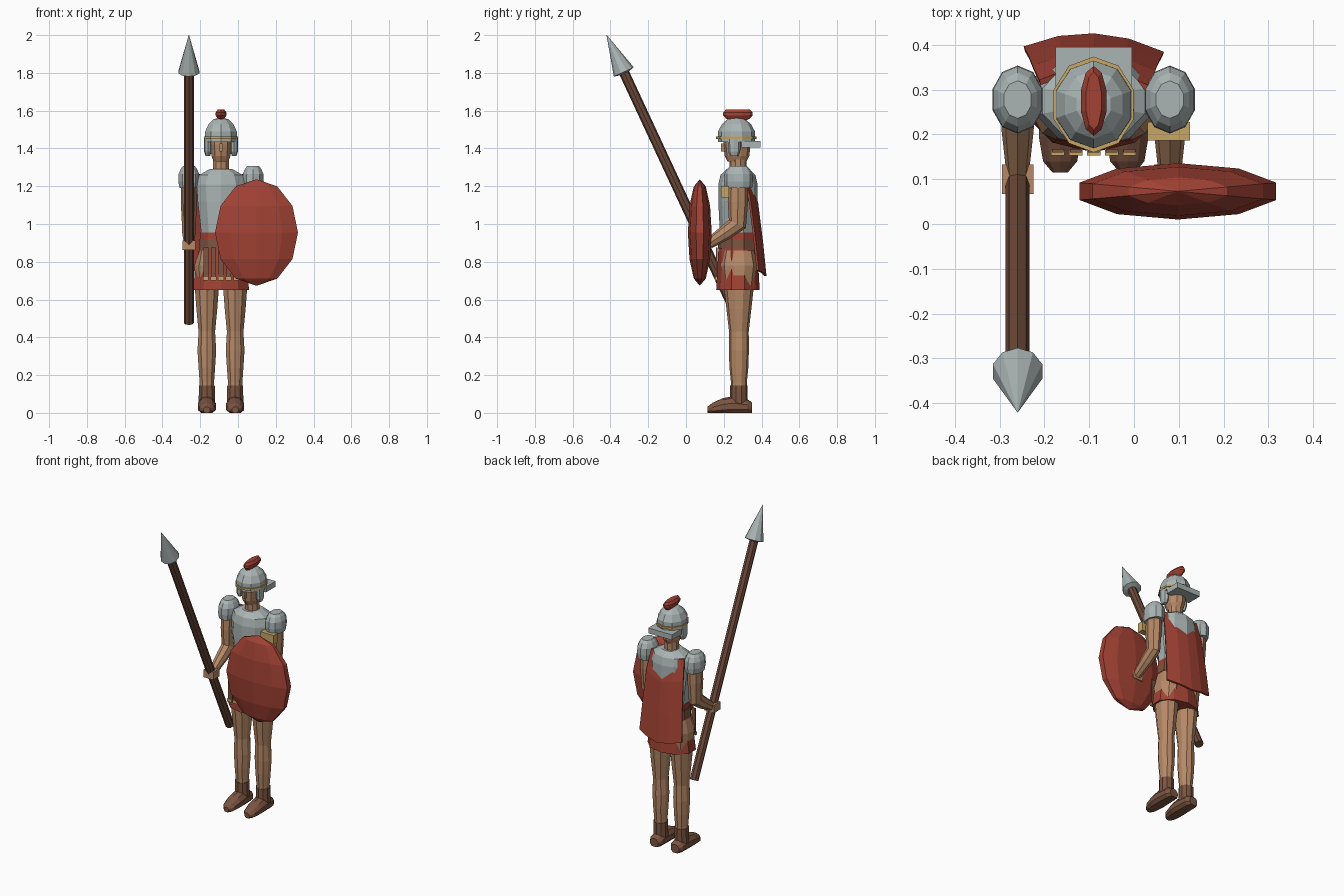
import bpy, bmesh, math
from mathutils import Matrix, Vector

cube = bpy.data.objects.get("Cube")
if cube:
    bpy.data.objects.remove(cube, do_unlink=True)


def material(name, r, g, b):
    m = bpy.data.materials.new(name)
    m.use_nodes = True
    m.diffuse_color = (r, g, b, 1)
    m.node_tree.nodes["Principled BSDF"].inputs["Base Color"].default_value = (r, g, b, 1)
    return m


SKIN = material("skin", .47, .25, .135)
RED = material("red cloth", .36, .054, .034)
STEEL = material("steel", .40, .46, .45)
LEATHER = material("leather", .20, .09, .052)
WOOD = material("wood", .155, .068, .042)
GOLD = material("gold", .58, .38, .13)
BODY = Vector((-.09, .275, 0))      # centre line of the figure


def finish(name, bm, mat):
    bmesh.ops.recalc_face_normals(bm, faces=bm.faces)
    me = bpy.data.meshes.new(name)
    bm.to_mesh(me)
    bm.free()
    me.materials.append(mat)
    ob = bpy.data.objects.new(name, me)
    bpy.context.collection.objects.link(ob)
    return ob


def loft(name, mat, rings, sides=10, at=BODY):
    """Skin over elliptical rings: (x, y, z, rx, ry, tilt about x), floor-clamped."""
    bm = bmesh.new()
    loops = []
    for x, y, z, rx, ry, tilt in rings:
        turn = Matrix.Rotation(tilt, 3, 'X')
        loop = []
        for i in range(sides):
            a = math.tau * i / sides + math.pi / 2
            p = at + Vector((x, y, z)) + turn @ Vector((rx * math.cos(a), ry * math.sin(a), 0))
            p.z = max(p.z, 0)
            loop.append(bm.verts.new(p))
        loops.append(loop)
    for lo, hi in zip(loops, loops[1:]):
        for i in range(sides):
            j = (i + 1) % sides
            bm.faces.new((lo[i], lo[j], hi[j], hi[i]))
    bm.faces.new(loops[0])
    bm.faces.new(loops[-1])
    return finish(name, bm, mat)


def upright(name, mat, rows, x=0, y=0, sides=10):
    """Loft of level rings: (z, rx, ry)."""
    return loft(name, mat, [(x, y, z, rx, ry, 0) for z, rx, ry in rows], sides)


def box(name, mat, centre, size, tilt=0):
    bm = bmesh.new()
    bmesh.ops.create_cube(bm, size=1, matrix=Matrix.Translation(centre)
                          @ Matrix.Rotation(tilt, 4, 'X') @ Matrix.Diagonal((*size, 1)))
    return finish(name, bm, mat)


# Torso, tunic and belt
upright("cuirass", STEEL, [(.90, .105, .092), (1.0, .115, .098), (1.12, .13, .104),
                           (1.21, .135, .104), (1.26, .12, .092), (1.29, .065, .06)])
upright("tunic", RED, [(.65, .157, .115), (.80, .137, .107), (.88, .118, .103), (.955, .115, .101)])
upright("belt", LEATHER, [(.87, .122, .106), (.92, .12, .106)])

# Hanging belt straps with metal tips
for i in range(-2, 3):
    x = BODY.x + i * .04
    box("belt_strap", LEATHER, (x, .164, .79), (.026, .008, .17))
    box("strap_tip", GOLD, (x, .159, .71), (.03, .012, .02))

# Neck, head and nose
upright("neck", SKIN, [(1.25, .045, .045), (1.36, .045, .045)])
upright("head", SKIN, [(1.33, .04, .05), (1.36, .053, .065), (1.42, .06, .072), (1.48, .058, .07)], y=-.005)
box("nose", SKIN, (BODY.x, .197, 1.405), (.018, .025, .04))

# Helmet, brow band, neck guard, cheek plates and crest
upright("helmet", STEEL, [(1.435, .09, .098), (1.49, .088, .098), (1.53, .068, .076),
                          (1.555, .04, .045), (1.56, .02, .022)], y=-.008)
upright("brow_band", GOLD, [(1.45, .094, .107), (1.463, .094, .107)], y=-.008)
box("neck_guard", STEEL, (BODY.x, .345, 1.422), (.17, .1, .035))
upright("crest", RED, [(1.54, .012, .03), (1.56, .02, .065), (1.575, .03, .078),
                       (1.59, .03, .078), (1.605, .018, .065)])

for side, word in ((-1, "right"), (1, "left")):
    upright(word + "_cheek_plate", STEEL, [(1.36, .012, .022), (1.385, .02, .032), (1.45, .02, .034)],
            x=side * .07, y=-.02, sides=8)

    # Legs, ankle cuffs and shoes
    leg = side * .075
    upright(word + "_leg", SKIN, [(.08, .038, .04), (.16, .04, .042), (.24, .046, .05), (.33, .052, .053),
                                  (.43, .046, .052), (.55, .058, .066), (.65, .066, .077),
                                  (.78, .069, .096), (.86, .045, .08)], x=leg, y=.005)
    upright(word + "_ankle_cuff", LEATHER, [(.04, .046, .046), (.145, .044, .046)], x=leg, y=.005)
    loft(word + "_shoe", LEATHER, [(leg, y, z, rx, h, math.pi / 2) for y, z, rx, h in
         ((.075, .025, .03, .03), (.05, .03, .046, .042), (-.03, .035, .05, .053),
          (-.08, .03, .05, .048), (-.135, .02, .04, .033), (-.16, .015, .018, .018))])

    # Shoulder guards, arms and fists
    arm = side * .17
    upright(word + "_shoulder_guard", STEEL, [(1.19, .052, .072), (1.225, .059, .076), (1.265, .057, .074),
                                              (1.292, .045, .06), (1.308, .032, .042)], x=arm, y=.003)
    loft(word + "_arm", SKIN, [(arm, .003, 1.25, .042, .05, 0), (arm, 0, 1.12, .043, .054, 0),
                               (arm, -.003, 1.0, .037, .05, -.45), (arm, -.065, .955, .036, .04, -.95),
                               (arm, -.155, .895, .026, .028, -.95)], sides=8)
    box(word + "_fist", SKIN, (BODY.x + arm, .10, .887), (.07, .065, .05))

# Gilded clasp beside the shield arm
box("shoulder_clasp", GOLD, (.078, .207, 1.17), (.095, .042, .06))

# Spear leaning forward
lean = math.atan(.465)
tip = Vector((BODY.x - .17, -.42, 2.0))


def along(name, mat, rows, sides):
    """Round profile measured back from the spear tip: (distance, radius)."""
    loft(name, mat, [(0, d * math.sin(lean), -d * math.cos(lean), r, r, lean) for d, r in rows], sides, tip)


along("spear_shaft", WOOD, [(.2, .027), (1.68, .027)], 8)
along("spear_head", STEEL, [(0, .001), (.215, .058), (.222, .03)], 10)

# Convex oval shield
bm = bmesh.new()
bmesh.ops.create_uvsphere(bm, u_segments=10, v_segments=6, radius=1,
                          matrix=Matrix.Translation((.098, .073, .955)) @ Matrix.Diagonal((.231, .063, .282, 1)))
finish("shield", bm, RED)

# Cape: curved sheet flaring to the hem
bm = bmesh.new()
rows = []
for z, y, half in ((1.25, .345, .12), (1.12, .377, .135), (.92, .402, .145), (.74, .42, .155)):
    row = []
    for i in range(-2, 3):
        t = i / 2
        row.append(bm.verts.new((BODY.x + half * t, y - .035 * t * t - .006 * t,
                                 z - .015 * math.cos(t * 3))))
    rows.append(row)
for a, b in zip(rows, rows[1:]):
    for i in range(4):
        bm.faces.new((a[i], a[i + 1], b[i + 1], b[i]))
cape = finish("cape", bm, RED)
thick = cape.modifiers.new("thickness", 'SOLIDIFY')
thick.thickness = .012
thick.offset = 0
